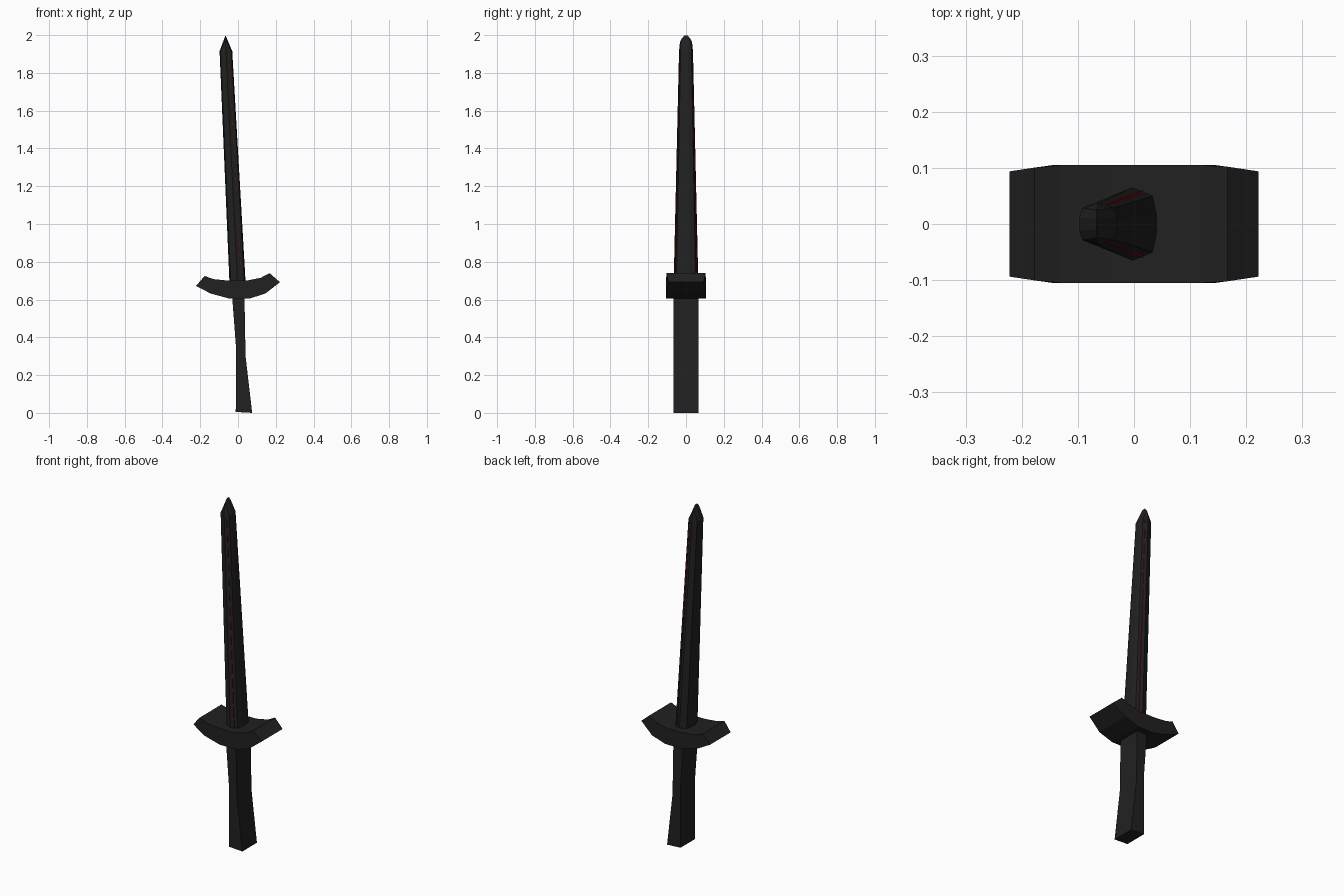
import bpy, bmesh

if "Cube" in bpy.data.objects:
    bpy.data.objects.remove(bpy.data.objects["Cube"])


def material(name, rgb):
    m = bpy.data.materials.new(name)
    m.diffuse_color = (*rgb, 1)
    m.use_nodes = True
    m.node_tree.nodes["Principled BSDF"].inputs["Base Color"].default_value = m.diffuse_color
    return m


BLACK = material("matte black", (0.015, 0.015, 0.015))
RED = material("dark red", (0.4, 0.0, 0.0))


def finish(name, bm, mat):
    bmesh.ops.recalc_face_normals(bm, faces=bm.faces[:])
    me = bpy.data.meshes.new(name)
    bm.to_mesh(me)
    bm.free()
    me.materials.append(mat)
    ob = bpy.data.objects.new(name, me)
    bpy.context.collection.objects.link(ob)
    return ob


def loft(name, rings, mat):
    """Join rings of equal length and cap both ends."""
    bm = bmesh.new()
    vs = [[bm.verts.new(p) for p in r] for r in rings]
    n = len(vs[0])
    for a, b in zip(vs, vs[1:]):
        for i in range(n):
            j = (i + 1) % n
            bm.faces.new((a[i], a[j], b[j], b[i]))
    bm.faces.new(vs[0])
    bm.faces.new(vs[-1])
    return finish(name, bm, mat)


def extrude_front(name, profile, depth, mat):
    """Extrude an x,z outline through y; depth(x) gives half the thickness."""
    return loft(name, [[(x, s * depth(x), z) for x, z in profile]
                       for s in (-1, 1)], mat)


# Handle: bent rectangular grip, flaring at the butt
extrude_front("handle",
              [(-0.012, 0.005), (0.075, 0.0), (0.04, 0.30), (0.034, 0.63),
               (-0.032, 0.63), (-0.010, 0.34)],
              lambda x: 0.067, BLACK)

# Crossguard: upswept bar, a little tilted, narrowing at the ends
extrude_front("crossguard",
              [(-0.222, 0.672), (-0.145, 0.632), (-0.045, 0.605),
               (0.06, 0.605), (0.145, 0.632), (0.222, 0.692),
               (0.167, 0.74), (0.12, 0.715), (0.045, 0.70),
               (-0.05, 0.70), (-0.13, 0.708), (-0.177, 0.725)],
              lambda x: 0.105 - max(0, abs(x) - 0.147) * 0.15, BLACK)

# Blade: tapering ten-sided section leaning left, ending in a rounded wedge
half = [(0.0, -0.066), (0.036, -0.051), (0.043, -0.02),
        (0.043, 0.02), (0.036, 0.051)]
section = half + [(-x, -y) for x, y in half]
BASE = (-0.001, 0.66, 1.0, 1.0)          # centre x, z, x scale, y scale
SHOULDER = (-0.064, 1.915, 0.78, 0.56)


def place(x, y, st):
    cx, z, sx, sy = st
    return (cx + x * sx, y * sy, z)


tip = [(-0.066 + x * 0.02, y * 0.48, 2.0 - 0.035 * (y / 0.066) ** 2)
       for x, y in section]
loft("blade", [[place(x, y, st) for x, y in section]
               for st in (BASE, SHOULDER)] + [tip], BLACK)

# Thin red inlay edges running along the front and back of the blade
for side, label in ((-1, "front"), (1, "back")):
    strip = [(0.0195, 0.055), (0.0205, 0.055), (0.0205, 0.0615), (0.0195, 0.0615)]
    loft(label + "_red_inlay", [[place(x, side * y, st) for x, y in strip]
                                for st in (BASE, SHOULDER)], RED)
